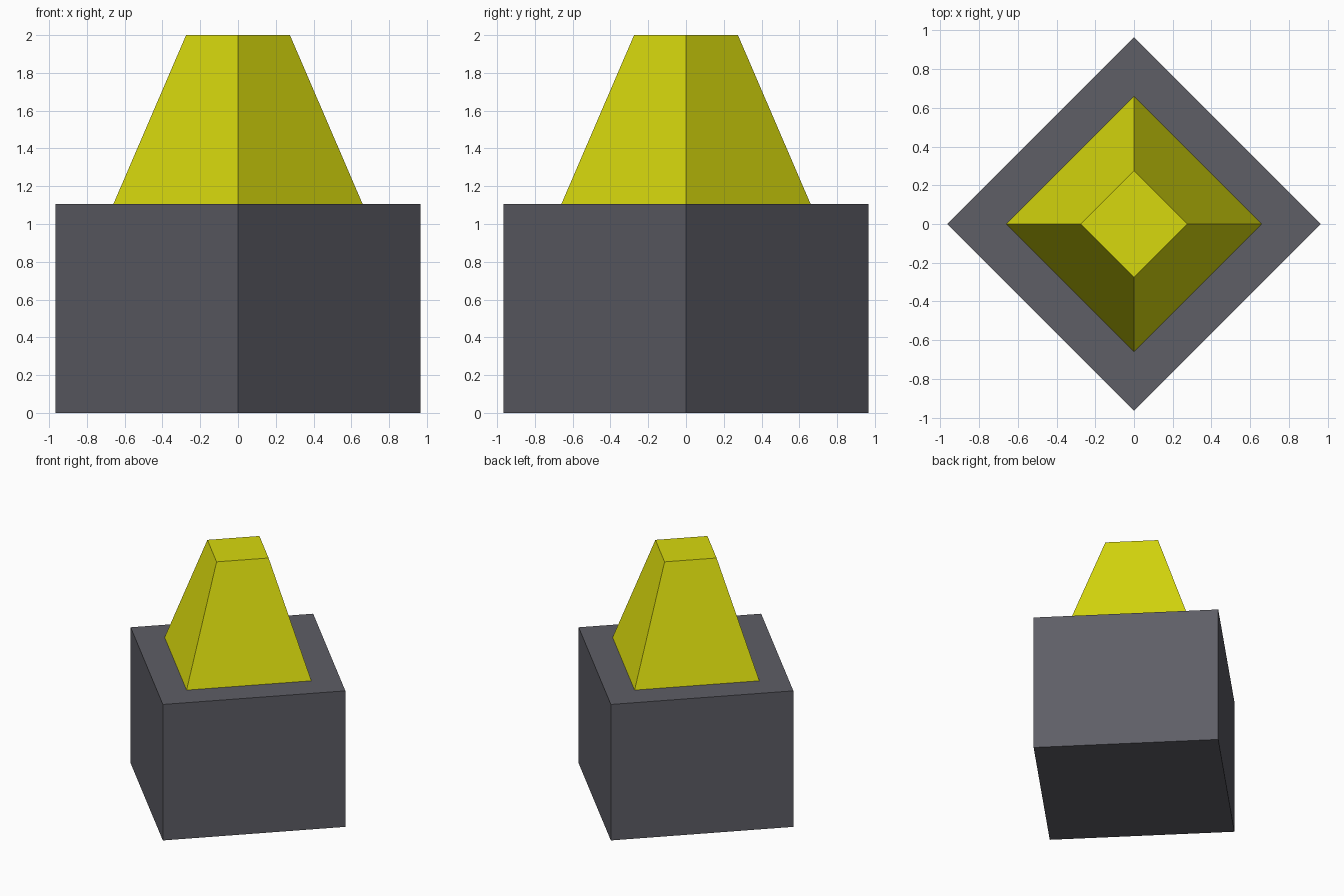
import bpy

if "Cube" in bpy.data.objects:
    bpy.data.objects.remove(bpy.data.objects["Cube"])


def material(name, colour):
    mat = bpy.data.materials.new(name)
    mat.diffuse_color = (*colour, 1.0)
    mat.use_nodes = True
    mat.node_tree.nodes["Principled BSDF"].inputs["Base Color"].default_value = mat.diffuse_color
    return mat


def four_sided(name, r_bottom, r_top, z_bottom, z_top, mat):
    """Four-sided block or frustum with its corners on the x and y axes."""
    bpy.ops.mesh.primitive_cone_add(
        vertices=4, radius1=r_bottom, radius2=r_top,
        depth=z_top - z_bottom, location=(0, 0, (z_bottom + z_top) / 2))
    obj = bpy.context.object
    obj.name = name
    obj.data.materials.append(mat)
    return obj


grey = material("dark_grey", (0.112, 0.112, 0.133))
yellow = material("yellow", (0.68, 0.69, 0.004))

# Square base block
four_sided("base_block", 0.965, 0.965, 0.0, 1.105, grey)

# Tapered cap standing on the base
four_sided("tapered_cap", 0.66, 0.275, 1.105, 2.0, yellow)
